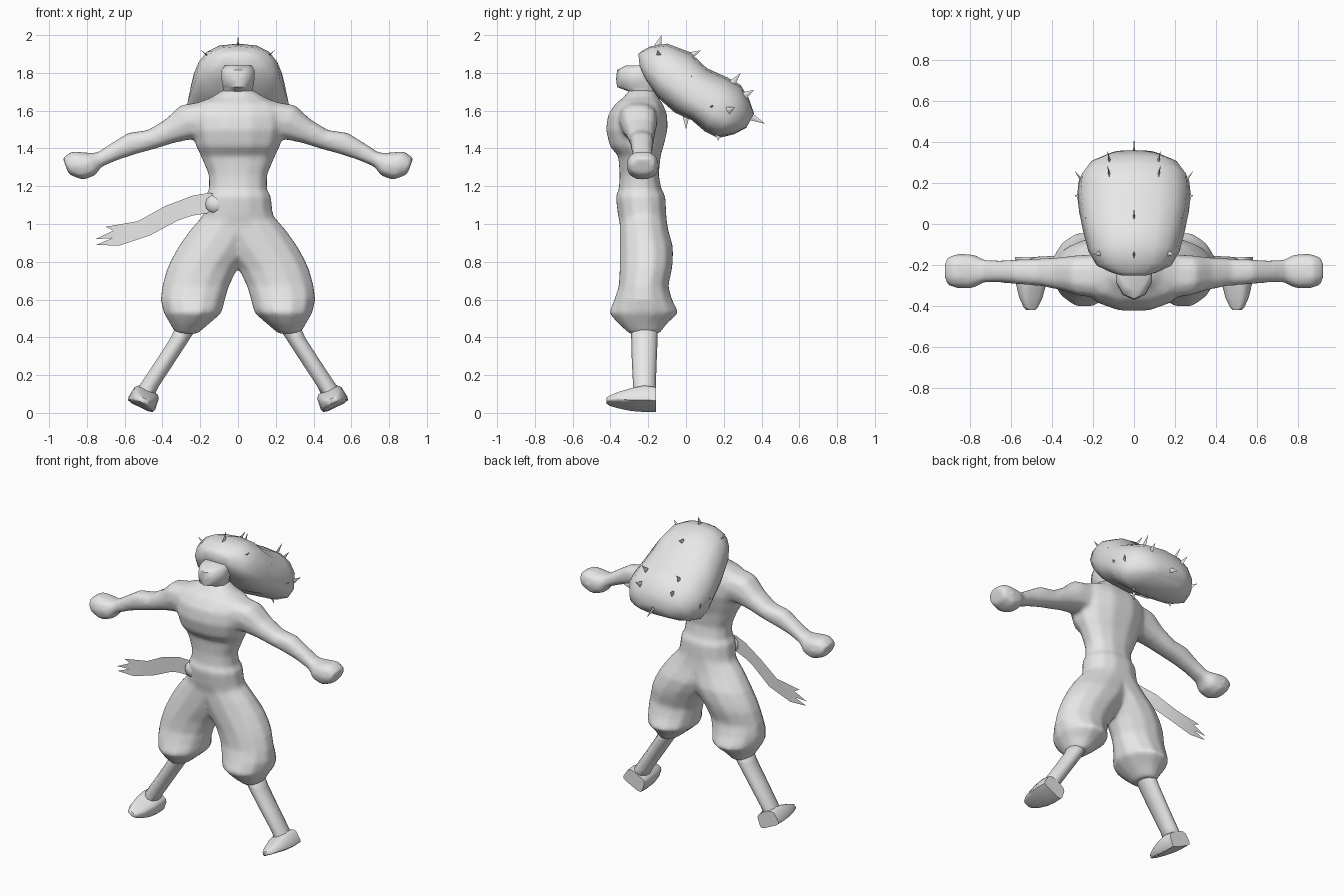
import bpy, bmesh, math
from mathutils import Vector

if "Cube" in bpy.data.objects:
    bpy.data.objects.remove(bpy.data.objects["Cube"])

grey = bpy.data.materials.new("plain_grey")
grey.diffuse_color = (0.8, 0.8, 0.8, 1)
grey.use_nodes = True
grey.node_tree.nodes["Principled BSDF"].inputs["Base Color"].default_value = grey.diffuse_color


def finish(name, bm, mirror=False, angle=55):
    bmesh.ops.recalc_face_normals(bm, faces=bm.faces)
    me = bpy.data.meshes.new(name)
    bm.to_mesh(me)
    bm.free()
    ob = bpy.data.objects.new(name, me)
    bpy.context.collection.objects.link(ob)
    me.materials.append(grey)
    if mirror:
        ob.modifiers.new("mirror", 'MIRROR')
    bpy.ops.object.select_all(action='DESELECT')
    bpy.context.view_layer.objects.active = ob
    ob.select_set(True)
    bpy.ops.object.shade_smooth_by_angle(angle=math.radians(angle))
    return ob


def loft(name, rings, n=12, p=1.0, mirror=False, angle=55, taper=0.0):
    """Skin rings given as (centre, half-axis u, half-axis v); p < 1 squares them,
    taper narrows the +v side."""
    bm = bmesh.new()
    loops = []
    full = math.cos(math.pi / n) ** p
    for c, u, v in rings:
        loop = []
        for i in range(n):
            a = 2 * math.pi * (i + 0.5) / n
            ca, sa = math.cos(a), math.sin(a)
            loop.append(bm.verts.new(
                Vector(c) + Vector(u) * math.copysign(abs(ca) ** p, ca) / full * (1 - taper * sa)
                + Vector(v) * math.copysign(abs(sa) ** p, sa) / (full if n % 4 == 0 else 1)))
        loops.append(loop)
    for a, b in zip(loops, loops[1:]):
        for i in range(n):
            bm.faces.new((a[i], a[(i + 1) % n], b[(i + 1) % n], b[i]))
    bm.faces.new(loops[0])
    bm.faces.new(loops[-1])
    return finish(name, bm, mirror, angle)


def level(rows):
    """Horizontal rings from (z, x0, x1, y0, y1)."""
    return [(((x0 + x1) / 2, (y0 + y1) / 2, z), ((x1 - x0) / 2, 0, 0), (0, (y1 - y0) / 2, 0))
            for z, x0, x1, y0, y1 in rows]


# Torso with waist band, chest and neck base
body = [(0.96, .20, -.345, -.10), (1.00, .205, -.35, -.10),
        (1.05, .183, -.36, -.105), (1.15, .173, -.372, -.11), (1.18, .152, -.355, -.13),
        (1.26, .153, -.35, -.145), (1.36, .195, -.358, -.135), (1.41, .22, -.402, -.12),
        (1.50, .245, -.423, -.098), (1.58, .245, -.412, -.10), (1.64, .22, -.37, -.125),
        (1.67, .14, -.33, -.15), (1.71, .08, -.30, -.16)]
torso = loft("torso_arms_and_trousers", level([(z, -w, w, a, b) for z, w, a, b in body]), p=0.9)

# Neck and head, with a brow jutting forward
head = [(1.64, .085, -.30, -.16), (1.70, .075, -.30, -.155), (1.725, .08, -.365, -.13),
        (1.77, .088, -.37, -.12), (1.815, .088, -.365, -.12), (1.838, .07, -.32, -.13)]
loft("head", level([(z, -w, w, a, b) for z, w, a, b in head]), n=10)

# Arms ending in fists: x, z, in-plane radius, depth radius, depth centre
arm = [(.17, 1.55, .10, .11, -.255), (.27, 1.54, .094, .10, -.25), (.36, 1.492, .065, .082, -.242),
       (.46, 1.447, .052, .068, -.235), (.56, 1.427, .059, .063, -.233), (.65, 1.385, .047, .055, -.232),
       (.735, 1.34, .038, .058, -.23), (.78, 1.317, .064, .083, -.23), (.85, 1.309, .08, .088, -.23),
       (.912, 1.306, .047, .07, -.23)]
ax = Vector((.35, 0, .94))
arms = loft("arm", [((x, y, z), ax * r, (0, d, 0)) for x, z, r, d, y in arm],
            n=10, p=0.8, mirror=True)

# Baggy trouser legs gathered below the knee
trousers = [(1.06, -.12, .17, -.345, -.11), (.97, -.13, .25, -.35, -.095), (.88, -.09, .314, -.35, -.07),
            (.81, -.035, .352, -.35, -.07), (.76, .006, .375, -.35, -.075), (.67, .05, .40, -.355, -.095),
            (.60, .07, .408, -.378, -.075), (.53, .088, .393, -.407, -.04), (.475, .15, .36, -.36, -.10),
            (.42, .215, .33, -.30, -.14)]
legs = loft("trouser_leg", level(trousers), p=1.0, mirror=True)

# Fuse torso, arms and trousers into one continuous skin
for part in (torso, arms, legs):
    part.select_set(True)
bpy.context.view_layer.objects.active = torso
bpy.ops.object.convert(target='MESH')
bpy.ops.object.join()
fuse = torso.modifiers.new("fuse", 'REMESH')
fuse.mode = 'VOXEL'
fuse.voxel_size = 0.012
fuse.use_smooth_shade = True
soften = torso.modifiers.new("soften", 'SMOOTH')
soften.factor = 0.5
soften.iterations = 14

# Shins
shin = [(.47, .205, .325, -.29, -.15), (.40, .25, .355, -.29, -.15), (.28, .328, .432, -.287, -.155),
        (.14, .42, .525, -.28, -.16), (.08, .45, .545, -.28, -.163)]
loft("shin", level(shin), n=10, mirror=True, angle=80)

# Feet, rolled outward: y, half width, sole height, top height
side, up = Vector((.9, 0, .43)), Vector((-.43, 0, .9))
foot = [(-.16, .073, -.008, .09), (-.22, .075, -.008, .10), (-.29, .07, -.003, .085),
        (-.36, .055, .008, .065), (-.405, .035, .015, .05), (-.42, .02, .02, .044)]
loft("foot", [(Vector((.516, y, .037)) + up * (lo + hi) / 2, side * w, up * (hi - lo) / 2)
              for y, w, lo, hi in foot], n=12, p=0.45, mirror=True, taper=0.18)

# Swept-back hair mass: upper edge (y, z), lower edge (y, z), half width
hair = [(-.252, 1.90, -.245, 1.83, .07), (-.235, 1.915, -.235, 1.80, .11), (-.19, 1.94, -.21, 1.755, .175),
        (-.10, 1.955, -.15, 1.67, .215), (.02, 1.91, -.06, 1.59, .24), (.11, 1.825, .03, 1.55, .258),
        (.22, 1.775, .10, 1.49, .268), (.29, 1.735, .17, 1.455, .26), (.335, 1.66, .255, 1.475, .215),
        (.36, 1.585, .32, 1.51, .12)]
loft("hair", [((0, (a + c) / 2, (b + d) / 2), (w, 0, 0), (0, (a - c) / 2, (b - d) / 2))
              for a, b, c, d, w in hair], n=14, p=0.75, taper=0.16)


# Small pointed tufts: base point to tip
def tufts(name, pairs, mirror):
    bm = bmesh.new()
    for base, tip in pairs:
        b, t = Vector(base), Vector(tip)
        d = (t - b).normalized()
        s = d.cross(Vector((1, 0, 0)) if abs(d.x) < .7 else Vector((0, 0, 1))).normalized()
        q = d.cross(s) * .006
        pts = [bm.verts.new(b + o) for o in (s * .02, q, s * -.02, -q)]
        apex = bm.verts.new(t)
        for i in range(4):
            bm.faces.new((pts[i], pts[(i + 1) % 4], apex))
        bm.faces.new(pts)
    return finish(name, bm, mirror, 20)


tufts("middle_tufts", [((0, -.15, 1.94), (0, -.13, 2.0)), ((0, .02, 1.89), (0, .08, 1.92)),
                       ((0, .34, 1.57), (0, .42, 1.53)), ((0, 0, 1.58), (0, 0, 1.50))], False)
tufts("side_tufts", [((.15, -.14, 1.88), (.197, -.15, 1.922)), ((.19, .02, 1.75), (.24, .03, 1.785)),
                     ((.25, .13, 1.61), (.29, .14, 1.63)), ((.26, .22, 1.60), (.29, .26, 1.62)),
                     ((.12, .24, 1.74), (.13, .29, 1.80)), ((.12, .31, 1.68), (.13, .36, 1.71)),
                     ((.14, .17, 1.48), (.15, .17, 1.44))], True)

# Thin sash tail with a torn end, hanging out to one side
upper = [(-.09, 1.15), (-.15, 1.165), (-.24, 1.15), (-.385, 1.095), (-.53, 1.015), (-.66, .965)]
lower = [(-.09, 1.07), (-.175, 1.055), (-.24, 1.045), (-.315, 1.02), (-.465, .94), (-.63, .885)]
bm = bmesh.new()


def put(x, z):
    return bm.verts.new((x, -.335 + .12 * min(1, max(0, (-x - .1) / .4)), z))


top, low = [put(*q) for q in upper], [put(*q) for q in lower]
for i in range(5):
    bm.faces.new((top[i], top[i + 1], low[i + 1], low[i]))
notch = put(-.665, .925)
bm.faces.new((top[5], notch, low[5]))
bm.faces.new((top[4], put(-.70, .985), top[5]))
bm.faces.new((top[5], put(-.755, .92), notch))
bm.faces.new((notch, put(-.75, .89), low[5]))
finish("sash_tail", bm)

# Sash knot
bm = bmesh.new()
bmesh.ops.create_icosphere(bm, subdivisions=2, radius=1)
for v in bm.verts:
    v.co = Vector((-.115 + v.co.x * .06, -.312 + v.co.y * .04, 1.105 + v.co.z * .055))
finish("sash_knot", bm)
